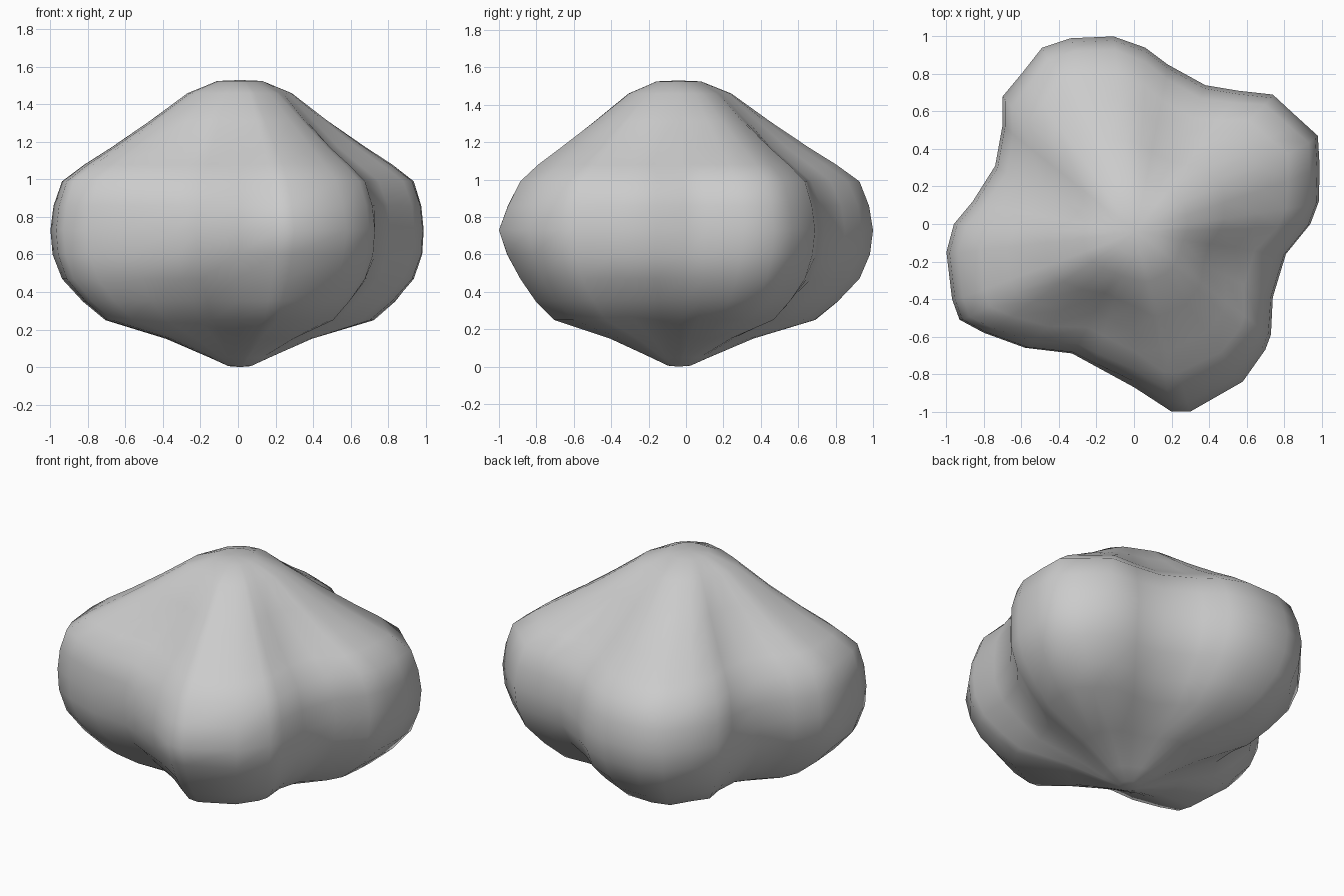
import bpy, bmesh
from math import atan2, hypot, cos, sin, exp, pi

if "Cube" in bpy.data.objects:
    bpy.data.objects.remove(bpy.data.objects["Cube"])

# Four-lobed plan outline, counter-clockwise
OUTLINE = [(.99, .30), (.98, .47), (.87, .57), (.74, .69), (.56, .71), (.38, .74),
           (.18, .85), (.06, .94), (-.11, 1), (-.34, .99), (-.49, .94), (-.60, .80),
           (-.70, .68), (-.70, .53), (-.74, .31), (-.86, .12), (-.96, 0), (-1, -.15),
           (-.97, -.40), (-.93, -.51), (-.80, -.58), (-.58, -.66), (-.33, -.69),
           (-.22, -.75), (0, -.87), (.20, -1), (.30, -1), (.58, -.84), (.70, -.67),
           (.73, -.59), (.74, -.39), (.81, -.16), (.94, 0), (.985, .12)]

# Side profile: height, radius, how strongly the lobes show
PROFILE = [(.005, .06, 0), (.05, .16, .4), (.15, .39, .9), (.25, .71, 1.4),
           (.35, .83, 1.3), (.47, .94, 1.1), (.60, .99, 1), (.73, 1, 1), (.86, .985, 1),
           (.99, .94, 1.1), (1.08, .82, 1.2), (1.17, .68, 1.2), (1.31, .48, .9),
           (1.46, .28, .4), (1.525, .12, 0)]

bm = bmesh.new()
rings = []
for z, radius, lobes in PROFILE:
    ring = []
    ends = abs(z - .73) / .8            # axis leans slightly towards the ends
    for x, y in OUTLINE:
        a = atan2(y, x)
        r = radius * hypot(x, y) ** lobes
        # front lobe is more pointed than the others
        front = exp(-((a + 1.3) / .45) ** 2)
        r *= 1 - .08 * front * min(1, abs(z - .73) / .25) * min(1, radius)
        ring.append(bm.verts.new((r * cos(a) + .01 * ends, r * sin(a) - .04 * ends, z)))
    rings.append(ring)

# Skin the rings and close both ends
n = len(OUTLINE)
for low, high in zip(rings, rings[1:]):
    for i in range(n):
        j = (i + 1) % n
        bm.faces.new((low[i], low[j], high[j], high[i]))
for ring, z in ((rings[0], 0), (rings[-1], 1.53)):
    tip = bm.verts.new((.01, -.04, z))
    for i in range(n):
        bm.faces.new((ring[i], ring[(i + 1) % n], tip))
bmesh.ops.recalc_face_normals(bm, faces=bm.faces)
for f in bm.faces:
    f.smooth = True

mesh = bpy.data.meshes.new("lobed_rock")
bm.to_mesh(mesh)
bm.free()
rock = bpy.data.objects.new("lobed_rock", mesh)
bpy.context.collection.objects.link(rock)
